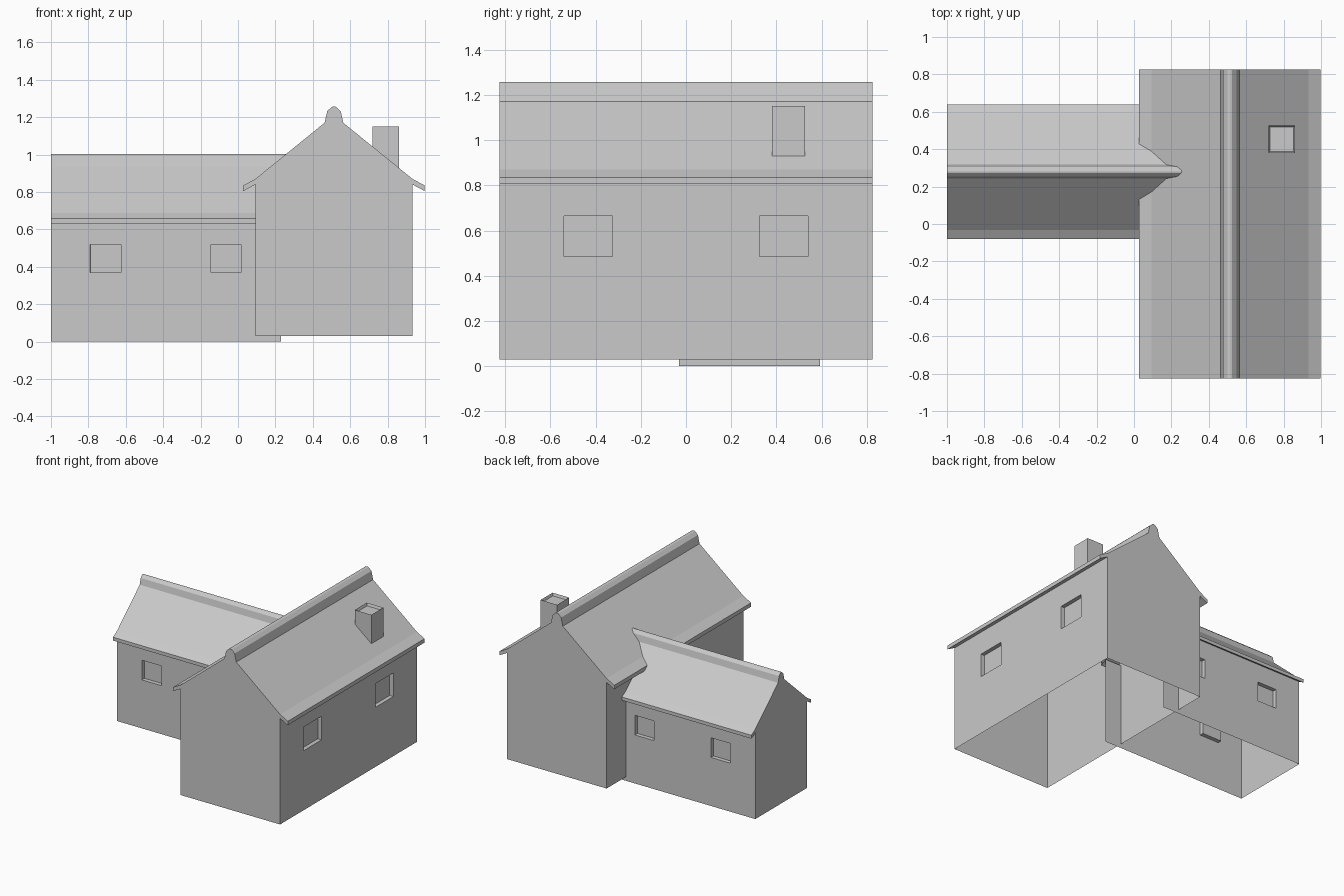
import bpy, bmesh
from mathutils import Vector

if "Cube" in bpy.data.objects:
    bpy.data.objects.remove(bpy.data.objects["Cube"])

grey = bpy.data.materials.new("warm_grey_plaster")
grey.diffuse_color = (0.588, 0.588, 0.588, 1)
grey.use_nodes = True
grey.node_tree.nodes["Principled BSDF"].inputs["Base Color"].default_value = grey.diffuse_color


def finish(bm, name):
    mesh = bpy.data.meshes.new(name)
    bm.to_mesh(mesh)
    bm.free()
    mesh.materials.append(grey)
    obj = bpy.data.objects.new(name, mesh)
    bpy.context.collection.objects.link(obj)
    return obj


def house_shell(half, centre, start, end, place):
    """Extrude a mirrored gable section; half is (offset, z) from base to apex."""
    section = [(centre - o, z) for o, z in half]
    section += [(centre + o, z) for o, z in reversed(half[:-1])]
    bm = bmesh.new()
    face = bm.faces.new([bm.verts.new(place(o, start, z)) for o, z in section])
    shift = Vector(place(0, end - start, 0))
    res = bmesh.ops.extrude_face_region(bm, geom=[face], use_keep_orig=True)
    verts = [g for g in res["geom"] if isinstance(g, bmesh.types.BMVert)]
    bmesh.ops.translate(bm, verts=verts, vec=shift)
    bmesh.ops.recalc_face_normals(bm, faces=bm.faces[:])
    return bm


def delete_faces(bm, rule):
    bm.normal_update()
    bmesh.ops.delete(bm, geom=[f for f in bm.faces if rule(f)], context='FACES_ONLY')


def add_windows(bm, axis, wall, spans, z0, z1, depth=0.03):
    """Sink rectangular windows into the flat wall lying at axis = wall."""
    along = 1 - axis

    def wall_faces():
        return [f for f in bm.faces
                if all(abs(v.co[axis] - wall) < 1e-4 for v in f.verts)]

    cuts = [(along, c) for s in spans for c in s] + [(2, z0), (2, z1)]
    for ax, c in cuts:
        faces = wall_faces()
        geom = set(faces)
        for f in faces:
            geom.update(f.edges)
            geom.update(f.verts)
        co, no = Vector((0, 0, 0)), Vector((0, 0, 0))
        co[ax], no[ax] = c, 1
        bmesh.ops.bisect_plane(bm, geom=list(geom), plane_co=co, plane_no=no)
    bm.normal_update()
    panes = []
    for f in wall_faces():
        m = f.calc_center_median()
        if z0 < m.z < z1 and any(a < m[along] < b for a, b in spans):
            panes.append(f)
    bmesh.ops.inset_individual(bm, faces=panes, thickness=0.001, depth=-depth)


# Main house: walls, eaves and ridge cap, open underneath
main_half = [(0.42, 0.03), (0.42, 0.84), (0.485, 0.805), (0.485, 0.835),
             (0.42, 0.87), (0.05, 1.17), (0.036, 1.232), (0.012, 1.255), (0, 1.258)]
bm = house_shell(main_half, 0.513, -0.825, 0.825, lambda o, t, z: (o, t, z))
delete_faces(bm, lambda f: f.normal.z < -0.99)
add_windows(bm, 0, 0.933, [(-0.54, -0.325), (0.325, 0.54)], 0.485, 0.665)
finish(bm, "main_house")

# Side wing: same kind of section, running along x into the main house
wing_half = [(0.312, 0.0), (0.312, 0.66), (0.36, 0.632), (0.36, 0.658),
             (0.312, 0.687), (0.037, 0.935), (0.026, 0.982), (0.008, 1.0), (0, 1.002)]
bm = house_shell(wing_half, 0.28, -1.0, 0.23, lambda o, t, z: (t, o, z))
delete_faces(bm, lambda f: f.normal.z < -0.99 or f.normal.x > 0.9)
for v in bm.verts:
    if v.co.x > 0.2 and v.co.z > 0.9:
        v.co.x = 0.265      # ridge reaches the main roof slope
for wall in (0.28 - 0.312, 0.28 + 0.312):
    add_windows(bm, 1, wall, [(-0.79, -0.625), (-0.145, 0.017)], 0.37, 0.52)
finish(bm, "side_wing")

# Chimney: box with a sunken top, its foot following the roof slope
bm = bmesh.new()
bmesh.ops.create_cube(bm, size=1)
for v in bm.verts:
    top = v.co.z > 0
    v.co.x = 0.79 + v.co.x * 0.14
    v.co.y = 0.453 + v.co.y * 0.145
    v.co.z = 1.15 if top else 1.17 - (v.co.x - 0.563) * 0.811 - 0.003
bm.normal_update()
lid = [f for f in bm.faces if f.normal.z > 0.9]
delete_faces(bm, lambda f: f.normal.z < -0.5)
bmesh.ops.inset_individual(bm, faces=lid, thickness=0.01, depth=-0.02)
finish(bm, "chimney")
